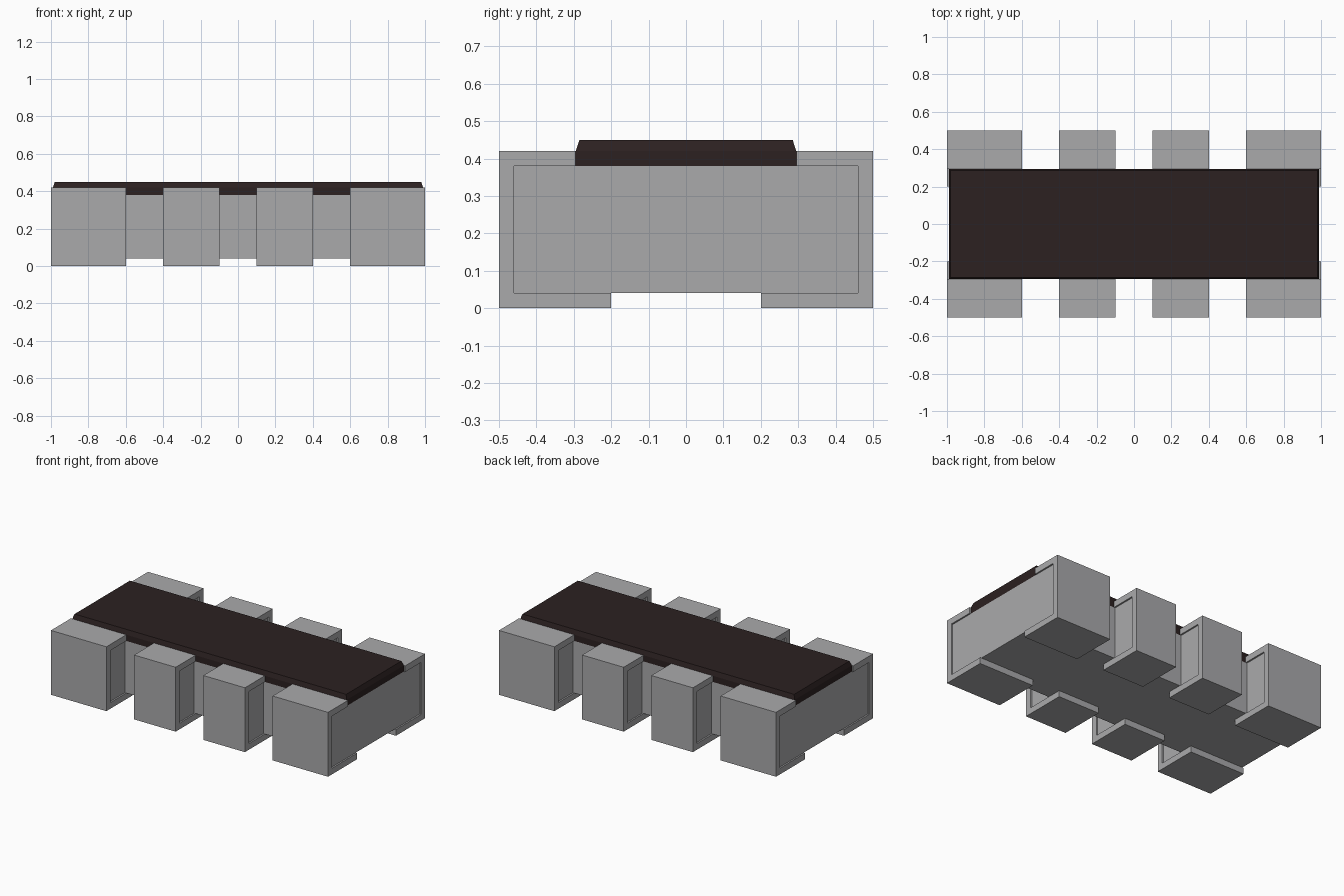
import bpy

cube = bpy.data.objects.get("Cube")
if cube:
    bpy.data.objects.remove(cube, do_unlink=True)


def make_material(name, color):
    mat = bpy.data.materials.new(name)
    mat.use_nodes = True
    mat.diffuse_color = color
    mat.node_tree.nodes["Principled BSDF"].inputs["Base Color"].default_value = color
    return mat


grey = make_material("light grey", (0.40, 0.40, 0.41, 1))
dark = make_material("dark brown", (0.025, 0.015, 0.015, 1))


def extrude(name, outline, to_3d, low, high, mat):
    """Extrude a closed 2D outline between two levels."""
    n = len(outline)
    verts = [to_3d(a, b, level) for level in (low, high) for a, b in outline]
    faces = [tuple(range(n)), tuple(range(n, 2 * n))]
    faces += [(i, (i + 1) % n, n + (i + 1) % n, n + i) for i in range(n)]
    mesh = bpy.data.meshes.new(name)
    mesh.from_pydata(verts, [], faces)
    obj = bpy.data.objects.new(name, mesh)
    bpy.context.collection.objects.link(obj)
    mesh.materials.append(mat)
    # Make all normals point outwards
    bpy.context.view_layer.objects.active = obj
    obj.select_set(True)
    bpy.ops.object.mode_set(mode="EDIT")
    bpy.ops.mesh.select_all(action="SELECT")
    bpy.ops.mesh.normals_make_consistent(inside=False)
    bpy.ops.object.mode_set(mode="OBJECT")
    obj.select_set(False)
    return obj


half_length, half_width, wall = 1.0, 0.5, 0.04
height, core, inset = 0.42, 0.295, 0.01
pads = [(-1.0, -0.6), (-0.4, -0.1), (0.1, 0.4), (0.6, 1.0)]

# Ceramic body: one notched outline, slightly inset from the terminal sides
tooth = half_width - wall
edge = []
for left, right in pads:
    edge += [(left + inset, core), (left + inset, tooth),
             (right - inset, tooth), (right - inset, core)]
edge = edge[1:-1]
outline = edge + [(x, -y) for x, y in reversed(edge)]
extrude("ceramic_body", outline, lambda a, b, c: (a, b, c), wall, height - wall, grey)

# Wrap-around metal terminals, C-shaped in section, on both long sides
section = [(0.2, 0), (half_width, 0), (half_width, height), (core, height),
           (core, height - wall), (tooth, height - wall), (tooth, wall), (0.2, wall)]
for side, label in ((-1, "front"), (1, "back")):
    for i, (left, right) in enumerate(pads):
        extrude(f"{label}_terminal_{i + 1}", section,
                lambda a, b, c, s=side: (c, s * a, b), left, right, grey)

# Dark protective coating with a sloped upper rim
x, y = half_length - inset, core
rect = [(-x, -y), (x, -y), (x, y), (-x, y)]
coat = extrude("top_coating", rect, lambda a, b, c: (a, b, c), height - wall, height, dark)
rim = extrude("coating_cap", rect, lambda a, b, c: (a, b, c), height, 0.45, dark)
for v in rim.data.vertices:
    if v.co.z > height + inset:
        v.co.x -= inset if v.co.x > 0 else -inset
        v.co.y -= inset if v.co.y > 0 else -inset
